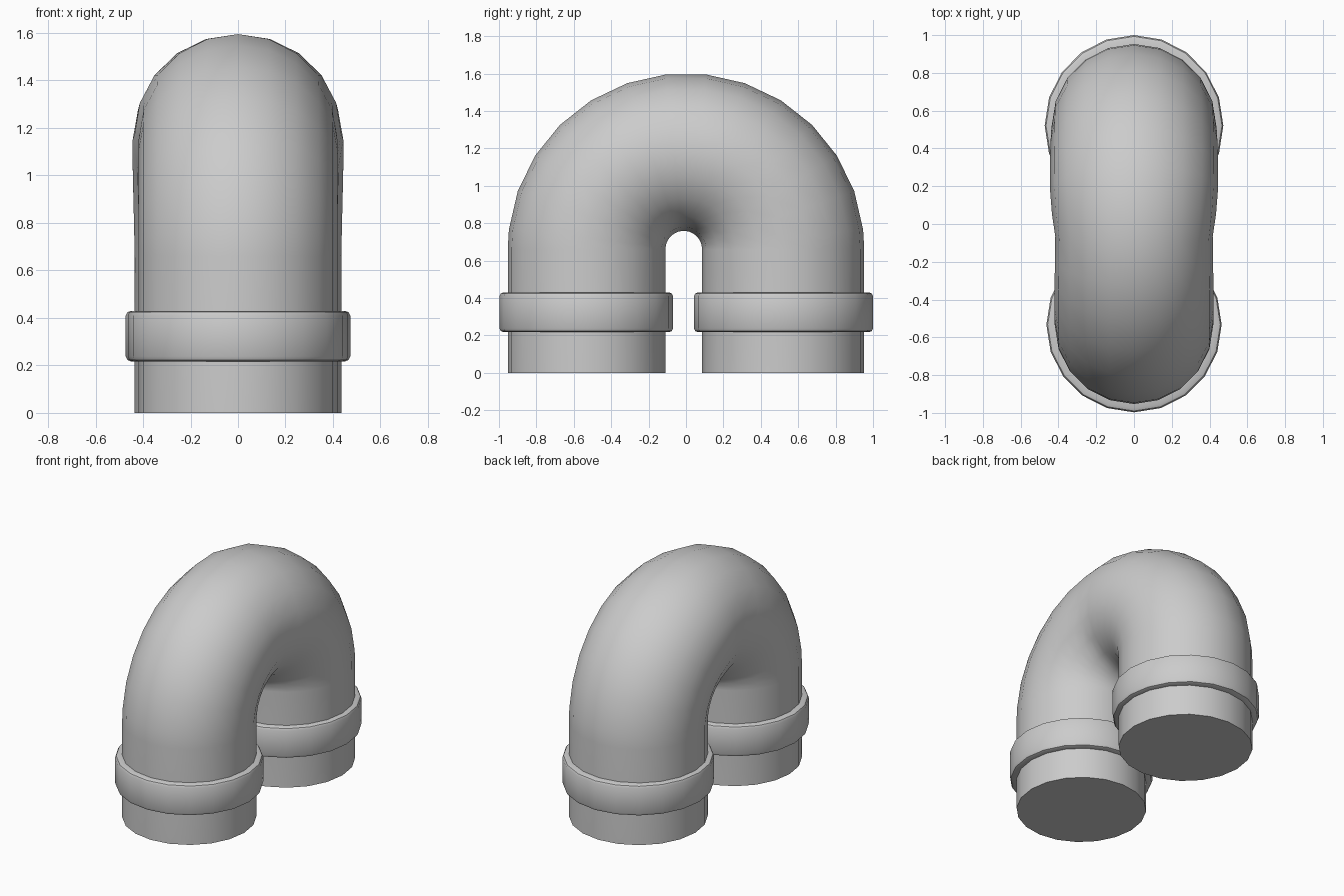
import bpy, bmesh, math
from mathutils import Vector

if "Cube" in bpy.data.objects:
    bpy.data.objects.remove(bpy.data.objects["Cube"])

SIDES = 20
BEND_Z = 0.66


def finish(name, bm):
    bmesh.ops.recalc_face_normals(bm, faces=bm.faces)
    mesh = bpy.data.meshes.new(name)
    bm.to_mesh(mesh)
    bm.free()
    ob = bpy.data.objects.new(name, mesh)
    bpy.context.collection.objects.link(ob)
    bpy.ops.object.select_all(action='DESELECT')
    ob.select_set(True)
    bpy.context.view_layer.objects.active = ob
    bpy.ops.object.shade_smooth_by_angle(angle=math.radians(35))
    return ob


def loft(name, sections, closed=False):
    """Skin sections given as (centre, half vector in the yz plane, half width in x)."""
    bm = bmesh.new()
    loops = []
    for centre, half, width in sections:
        loop = []
        for i in range(SIDES):
            a = 2 * math.pi * i / SIDES
            loop.append(bm.verts.new(centre + half * math.cos(a)
                                     + Vector((width * math.sin(a), 0, 0))))
        loops.append(loop)
    pairs = list(zip(loops, loops[1:]))
    if closed:
        pairs.append((loops[-1], loops[0]))
    else:
        bm.faces.new(loops[0])
        bm.faces.new(loops[-1])
    for a, b in pairs:
        for i in range(SIDES):
            j = (i + 1) % SIDES
            bm.faces.new((a[i], a[j], b[j], b[i]))
    return finish(name, bm)


def bend_width(deg):
    # the pipe swells slightly on the back of the bend
    keys = [(0, 0.435), (30, 0.441), (55, 0.445), (75, 0.443), (88, 0.430),
            (97, 0.416), (120, 0.420), (180, 0.420)]
    for (a, wa), (b, wb) in zip(keys, keys[1:]):
        if deg <= b:
            return wa + (wb - wa) * (deg - a) / (b - a)
    return keys[-1][1]


def section(deg, z=None):
    t = math.radians(deg)
    c, s = math.cos(t), math.sin(t)
    outer = Vector((0, 0.953 * c, BEND_Z + 0.941 * s))
    inner = Vector((0, -0.012 + 0.098 * c, BEND_Z + 0.099 * s))
    if z is not None:
        outer.z = inner.z = z
    return (outer + inner) / 2, (outer - inner) / 2, bend_width(deg)


# U-shaped pipe: straight legs joined by a half-circle bend
angles = [0] + [180 / 14 * (k + 0.5) for k in range(14)] + [180]
loft("u_pipe", [section(0, 0)] + [section(a) for a in angles] + [section(180, 0)])

# Raised collars with rounded rims around each leg
for name, y, ry, rx in (("back_collar", 0.521, 0.479, 0.473),
                        ("front_collar", -0.533, 0.464, 0.464)):
    profile = [(-0.07, 0.217), (-0.022, 0.217), (-0.007, 0.223), (0, 0.238),
               (0, 0.410), (-0.007, 0.424), (-0.022, 0.430), (-0.07, 0.430)]
    loft(name, [(Vector((0, y, z)), Vector((0, ry + d, 0)), rx + d)
                for d, z in profile], closed=True)
